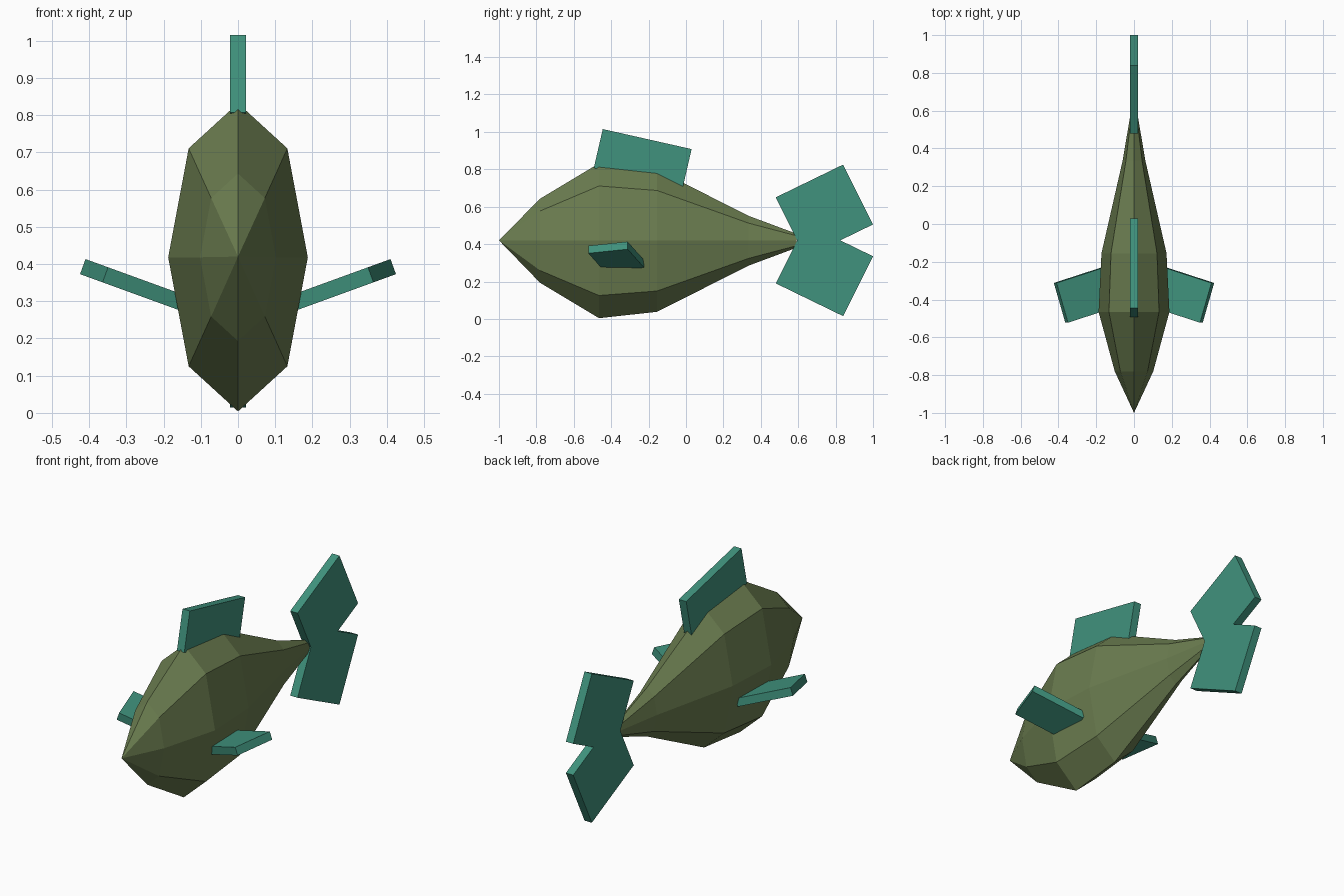
import bpy, bmesh
from math import sin, cos, pi, radians
from mathutils import Matrix, Vector

cube = bpy.data.objects.get("Cube")
if cube:
    bpy.data.objects.remove(cube, do_unlink=True)


def material(name, rgb):
    m = bpy.data.materials.new(name)
    m.use_nodes = True
    m.diffuse_color = (*rgb, 1)
    m.node_tree.nodes["Principled BSDF"].inputs["Base Color"].default_value = (*rgb, 1)
    return m


olive = material("olive_green", (0.147, 0.205, 0.08))
teal = material("teal_green", (0.051, 0.29, 0.205))

MID = 0.418      # height of the body axis
FIN = 0.022      # half thickness of the upright fins


def finish(bm, name, mat):
    bmesh.ops.recalc_face_normals(bm, faces=bm.faces)
    mesh = bpy.data.meshes.new(name)
    bm.to_mesh(mesh)
    bm.free()
    mesh.materials.append(mat)
    obj = bpy.data.objects.new(name, mesh)
    bpy.context.collection.objects.link(obj)
    return obj


def upright_plate(name, outline):
    """Extrude a (y, z) outline across x."""
    bm = bmesh.new()
    face = bm.faces.new([bm.verts.new((-FIN, y, z)) for y, z in outline])
    extruded = bmesh.ops.extrude_face_region(bm, geom=[face])["geom"]
    verts = [g for g in extruded if isinstance(g, bmesh.types.BMVert)]
    bmesh.ops.translate(bm, verts=verts, vec=(2 * FIN, 0, 0))
    return finish(bm, name, teal)


# Body: eight-sided rings along y, closing to a point at the nose
bm = bmesh.new()
nose = bm.verts.new((0, -1, MID + 0.002))
stations = [(-0.78, 0.225), (-0.465, 0.414), (-0.155, 0.38), (0.335, 0.133), (0.59, 0.038)]
rings = [[bm.verts.new((0.453 * h * sin(k * pi / 4), y, MID + h * cos(k * pi / 4)))
          for k in range(8)] for y, h in stations]
for k in range(8):
    n = (k + 1) % 8
    bm.faces.new((nose, rings[0][k], rings[0][n]))
    for a, b in zip(rings, rings[1:]):
        bm.faces.new((a[k], b[k], b[n], a[n]))
bm.faces.new(rings[-1])
finish(bm, "body", olive)

# Back fin: slanted slab rising from the back
upright_plate("back_fin", [(-0.445, 1.015), (0.03, 0.908), (-0.018, 0.70), (-0.493, 0.807)])

# Tail fin: two mirrored lobes
upper = [(0.595, 0.42), (0.48, 0.65), (0.84, 0.825), (1.0, 0.505), (0.825, 0.42)]
lower = [(y, 0.84 - z) for y, z in reversed(upper[1:4])]
upright_plate("tail_fin", upper + lower)

# Side fins: tilted, swept slabs, one built and mirrored
turn = Matrix.Rotation(radians(-20), 4, 'Y') @ Matrix.Rotation(radians(-17), 4, 'Z')
span, chord = 0.3, 0.22
corner = Vector((0.417, -0.312, 0.393))
centre = corner - turn @ Vector((span / 2, chord / 2, 0))
bm = bmesh.new()
bmesh.ops.create_cube(bm, size=1, matrix=Matrix.Translation(centre) @ turn
                      @ Matrix.Diagonal((span, chord, 0.043, 1)))
fins = finish(bm, "side_fins", teal)
fins.modifiers.new("Mirror", 'MIRROR')
